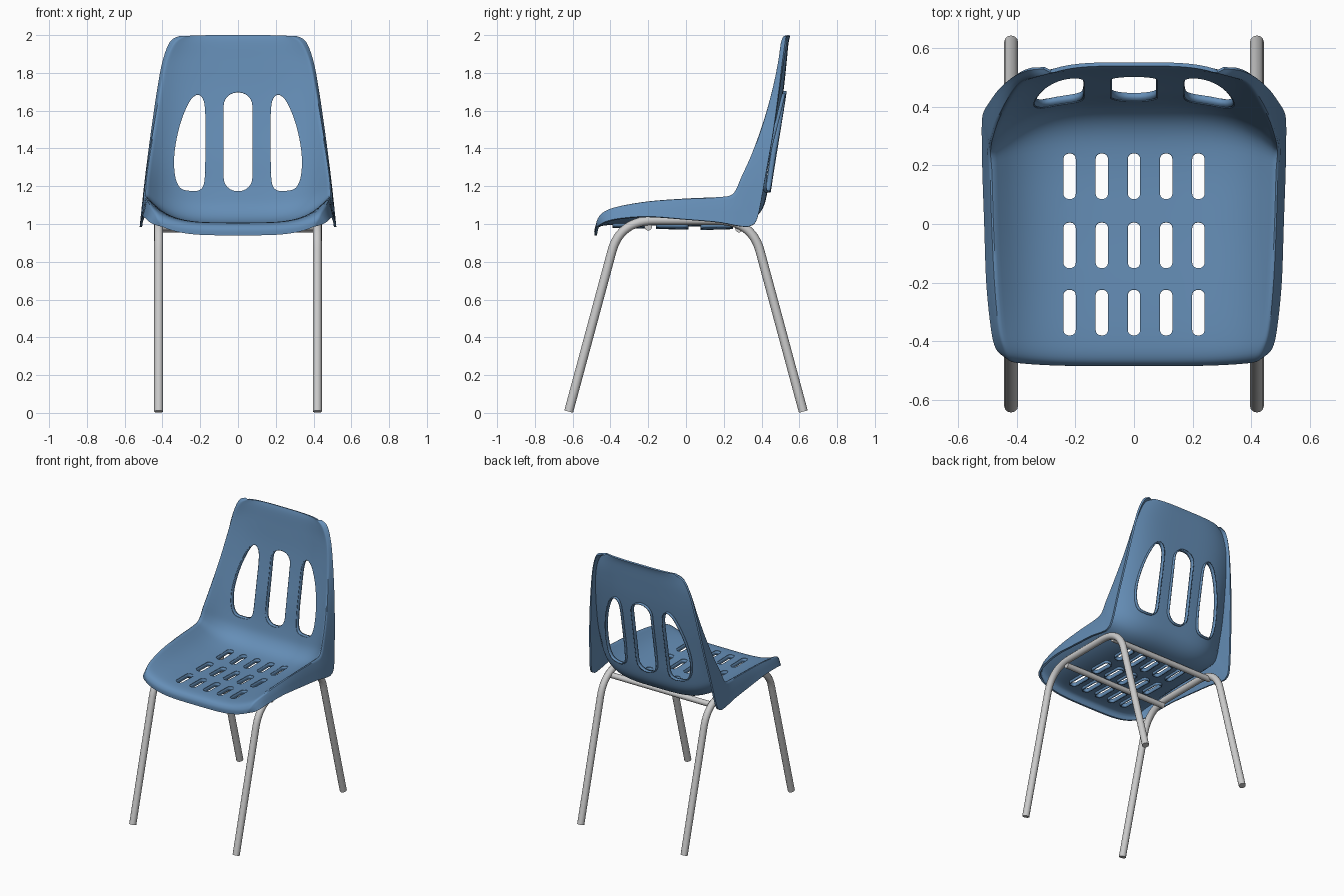
import bpy, bmesh, math
from mathutils import Vector
from mathutils.bvhtree import BVHTree

if "Cube" in bpy.data.objects:
    bpy.data.objects.remove(bpy.data.objects["Cube"])

blue = bpy.data.materials.new("blue_plastic")
blue.diffuse_color = (0.13, 0.27, 0.47, 1)
blue.use_nodes = True
blue.node_tree.nodes["Principled BSDF"].inputs["Base Color"].default_value = blue.diffuse_color


def add_object(name, bm):
    mesh = bpy.data.meshes.new(name)
    bm.to_mesh(mesh)
    bm.free()
    ob = bpy.data.objects.new(name, mesh)
    bpy.context.collection.objects.link(ob)
    return ob


def activate(ob):
    bpy.ops.object.select_all(action='DESELECT')
    ob.select_set(True)
    bpy.context.view_layer.objects.active = ob


def smooth(ob):
    activate(ob)
    bpy.ops.object.shade_smooth_by_angle(angle=math.radians(40))


def catmull(pts, steps, closed=False):
    pts = [Vector(p) for p in pts]
    n = len(pts)
    get = (lambda i: pts[i % n]) if closed else (lambda i: pts[max(0, min(n - 1, i))])
    out = []
    for i in range(n if closed else n - 1):
        a, b, c, d = (get(i + k) for k in (-1, 0, 1, 2))
        for s in range(steps):
            t = s / steps
            out.append(0.5 * (2 * b + (c - a) * t + (2 * a - 5 * b + 4 * c - d) * t * t
                              + (3 * b - a - 3 * c + d) * t ** 3))
    return out if closed else out + [pts[-1]]


def bezier(a, b, c, n):
    a, b, c = Vector(a), Vector(b), Vector(c)
    return [a * (1 - t) ** 2 + b * 2 * t * (1 - t) + c * t * t
            for t in (i / n for i in range(n + 1))]


# Shell sections, front to top: centre (y, z), crest (x, y, z), skirt edge (x, y, z)
ROWS = [
    (-.485, .94, .40, -.475, .985, .42, -.465, .99),
    (-.483, .975, .425, -.468, 1.03, .45, -.45, 1.00),
    (-.455, 1.0, .44, -.435, 1.07, .475, -.42, 1.015),
    (-.38, 1.008, .46, -.36, 1.10, .49, -.35, 1.03),
    (-.20, 1.005, .475, -.20, 1.13, .505, -.20, 1.04),
    (0, 1.0, .485, 0, 1.148, .512, 0, 1.025),
    (.20, 1.0, .49, .17, 1.157, .518, .17, 1.01),
    (.32, 1.02, .495, .23, 1.168, .52, .28, .99),
    (.39, 1.08, .493, .255, 1.20, .52, .34, .99),
    (.42, 1.18, .488, .28, 1.26, .515, .38, 1.04),
    (.445, 1.35, .47, .34, 1.38, .492, .42, 1.25),
    (.48, 1.55, .44, .405, 1.55, .462, .46, 1.48),
    (.505, 1.72, .41, .455, 1.72, .43, .49, 1.70),
    (.52, 1.86, .38, .485, 1.86, .40, .51, 1.86),
    (.53, 1.96, .335, .50, 1.96, .36, .525, 1.965),
    (.54, 2.0, .28, .515, 1.995, .31, .53, 1.995),
]


def half_section(row):
    cy, cz, rx, ry, rz, ex, ey, ez = row
    crest, edge = Vector((rx, ry, rz)), Vector((ex, ey, ez))

    def dish(t):
        return Vector((rx * t, cy + (ry - cy) * t ** 4, cz + (rz - cz) * t ** 4))
    pts = [dish(.95 * i / 14) for i in range(14)]
    pts += bezier(dish(.95), crest, crest.lerp(edge, .2), 4)
    return pts + [crest.lerp(edge, .6), edge]


# Rows are smoothed as 8-component sections
tracks = [catmull([(r[k], r[k + 1]) for r in ROWS], 5) for k in (0, 2, 4, 6)]
bm = bmesh.new()
grid = []
for parts in zip(*tracks):
    half = half_section([v for p in parts for v in p])
    full = [Vector((-p.x, p.y, p.z)) for p in reversed(half[1:])] + half
    grid.append([bm.verts.new(p) for p in full])
for a, b in zip(grid, grid[1:]):
    for j in range(len(a) - 1):
        bm.faces.new((a[j], a[j + 1], b[j + 1], b[j]))
bm.normal_update()
surface = BVHTree.FromBMesh(bm)
shell = add_object("seat_shell", bm)
shell.data.materials.append(blue)
mod = shell.modifiers.new("thickness", 'SOLIDIFY')
mod.thickness, mod.offset = .013, -1


# Slot outlines
def rounded_slot(cx, cy, w, h, r, n=6):
    out = []
    for k, (sx, sy) in enumerate(((1, 1), (-1, 1), (-1, -1), (1, -1))):
        for i in range(n + 1):
            a = math.pi / 2 * (k + i / n)
            out.append((cx + sx * (w / 2 - r) + r * math.cos(a),
                        cy + sy * (h / 2 - r) + r * math.sin(a)))
    return out


SIDE = [(.17, 1.6), (.183, 1.665), (.215, 1.688), (.26, 1.65), (.31, 1.53), (.34, 1.38),
        (.338, 1.26), (.31, 1.19), (.26, 1.172), (.205, 1.175), (.177, 1.21), (.17, 1.3), (.169, 1.45)]
side = [tuple(p) for p in catmull(SIDE, 4, True)]
slots = [(rounded_slot(x, y, .05, .163, .022), False)
         for x in (-.22, -.11, 0, .11, .22) for y in (-.303, -.073, .163)]
slots += [(rounded_slot(0, 1.435, .16, .53, .075), True), (side, True),
          ([(-x, z) for x, z in side], True)]

# Cutters and the deep rims behind each slot
cut, rims = bmesh.new(), bmesh.new()


def strip(target, first, second):
    a = [target.verts.new(p) for p in first]
    b = [target.verts.new(p) for p in second]
    for i in range(len(a)):
        j = (i + 1) % len(a)
        target.faces.new((a[i], a[j], b[j], b[i]))
    return a, b


for outline, upright in slots:
    if upright:
        place, ray = (lambda p, d: Vector((p[0], d, p[1]))), Vector((0, 1, 0))
        near, far = .2, .9
    else:
        place, ray = (lambda p, d: Vector((p[0], p[1], d))), Vector((0, 0, -1))
        near, far = 1.3, .7
    a, b = strip(cut, [place(p, near) for p in outline], [place(p, far) for p in outline])
    cut.faces.new(a)
    cut.faces.new(b)
    hits = [surface.ray_cast(place(p, near) - ray * .5, ray)[0] for p in outline]
    strip(rims, [h + ray * .003 for h in hits], [h + ray * .03 for h in hits])
bmesh.ops.recalc_face_normals(cut, faces=cut.faces)
cutter = add_object("slot_cutter", cut)
cutter.hide_render = True
mod = shell.modifiers.new("slots", 'BOOLEAN')
mod.operation, mod.solver, mod.object = 'DIFFERENCE', 'EXACT', cutter
activate(shell)
for m in ("thickness", "slots"):
    bpy.ops.object.modifier_apply(modifier=m)
bpy.data.objects.remove(cutter)
smooth(shell)

rim = add_object("slot_rims", rims)
rim.data.materials.append(blue)
mod = rim.modifiers.new("thickness", 'SOLIDIFY')
mod.thickness, mod.offset = .008, 0
smooth(rim)


# Tubular steel frame
def tube(name, pts, radius):
    cu = bpy.data.curves.new(name, 'CURVE')
    cu.dimensions = '3D'
    cu.bevel_depth, cu.bevel_resolution, cu.use_fill_caps = radius, 4, True
    sp = cu.splines.new('POLY')
    sp.points.add(len(pts) - 1)
    for q, p in zip(sp.points, pts):
        q.co = (*p, 1)
    ob = bpy.data.objects.new(name, cu)
    bpy.context.collection.objects.link(ob)
    activate(ob)
    bpy.ops.object.convert(target='MESH')
    smooth(bpy.context.object)


for label, x in (("left", -.42), ("right", .42)):
    back = [Vector((x, .621, .007))] + bezier((x, .392, .857), (x, .348, 1.02), (x, .16, 1.02), 12)
    front = [Vector((x, -p.y, p.z)) for p in reversed(back)]
    tube(label + "_leg_frame", back + front, .024)
tube("front_crossbar", [(-.42, -.2, .985), (.42, -.2, .985)], .02)
tube("back_crossbar", [(-.42, .28, .975), (.42, .28, .975)], .02)
